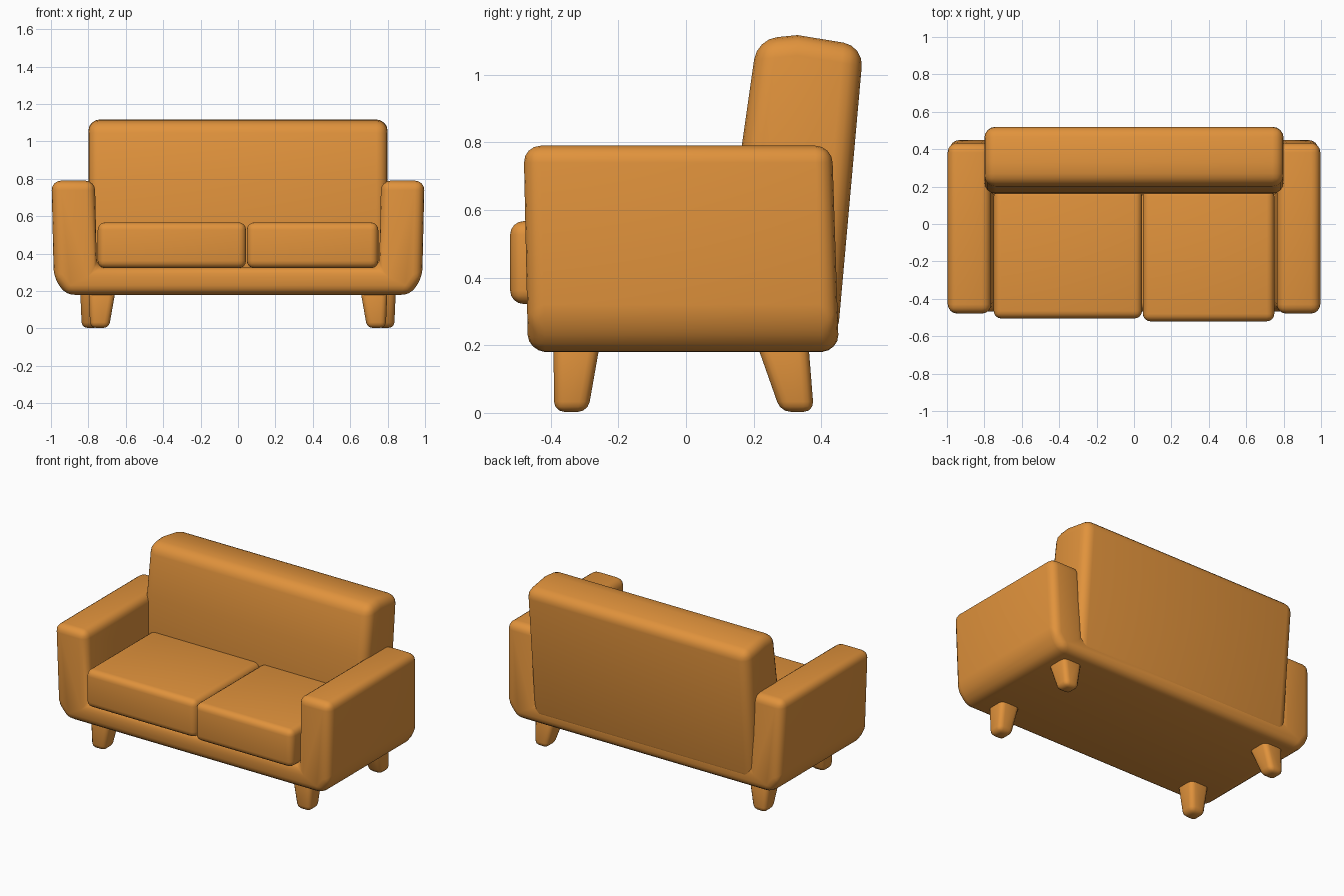
import bpy, bmesh, math
from mathutils import Vector

if "Cube" in bpy.data.objects:
    bpy.data.objects.remove(bpy.data.objects["Cube"])

fabric = bpy.data.materials.new("orange fabric")
fabric.diffuse_color = (0.75, 0.29, 0.045, 1)
fabric.use_nodes = True
fabric.node_tree.nodes["Principled BSDF"].inputs["Base Color"].default_value = fabric.diffuse_color


def loft(name, ring_a, ring_b, bevel, segments=4):
    """Closed solid between two matching rings, with rounded edges."""
    bm = bmesh.new()
    a = [bm.verts.new(p) for p in ring_a]
    b = [bm.verts.new(p) for p in ring_b]
    bm.faces.new(a)
    bm.faces.new(b[::-1])
    n = len(a)
    for i in range(n):
        j = (i + 1) % n
        bm.faces.new((a[i], b[i], b[j], a[j]))
    bmesh.ops.recalc_face_normals(bm, faces=bm.faces)
    mesh = bpy.data.meshes.new(name)
    bm.to_mesh(mesh)
    bm.free()
    mesh.materials.append(fabric)
    ob = bpy.data.objects.new(name, mesh)
    bpy.context.collection.objects.link(ob)
    mod = ob.modifiers.new("round", 'BEVEL')
    mod.width = bevel
    mod.segments = segments
    mod.limit_method = 'ANGLE'
    mod.angle_limit = math.radians(25)
    bpy.ops.object.select_all(action='DESELECT')
    ob.select_set(True)
    bpy.context.view_layer.objects.active = ob
    bpy.ops.object.modifier_apply(modifier=mod.name)
    bpy.ops.object.shade_smooth_by_angle(angle=math.radians(40))
    return ob


def rect(x0, x1, y0, y1, z):
    return [(x0, y0, z), (x1, y0, z), (x1, y1, z), (x0, y1, z)]


# Frame: U-shaped outline holding the base and both arms
half = [(0.755, 0.325), (0.765, 0.79), (0.997, 0.79), (0.985, 0.27), (0.92, 0.18)]
outline = half + [(-x, z) for x, z in reversed(half)]
loft("frame_with_arms",
     [(x, -0.467 - 0.013 * (z - 0.18) / 0.61, z) for x, z in outline],
     [(x, 0.452 - 0.02 * (z - 0.18) / 0.61, z) for x, z in outline], 0.05)

# Backrest: leaning side profile stretched across the width
side = [(0.155, 0.28), (0.165, 0.79), (0.21, 1.105), (0.33, 1.117),
        (0.525, 1.085), (0.447, 0.21)]
loft("backrest", [(-0.8, y, z) for y, z in side],
     [(0.8, y, z) for y, z in side], 0.06)

# Seat cushions, slightly different in size
for name, x0, x1, front in (("left_cushion", -0.75, 0.043, -0.505),
                            ("right_cushion", 0.047, 0.75, -0.52)):
    loft(name, rect(x0, x1, front, 0.19, 0.322),
         rect(x0, x1, front, 0.19, 0.567), 0.04)

# Legs: tapered and splayed, mirrored left to right
for s, label in ((-1, "left"), (1, "right")):
    loft("front_leg_" + label, rect(s * 0.69, s * 0.79, -0.39, -0.29, 0.003),
         rect(s * 0.65, s * 0.80, -0.392, -0.25, 0.23), 0.03, 3)
    loft("rear_leg_" + label, rect(s * 0.74, s * 0.835, 0.28, 0.378, 0.003),
         rect(s * 0.69, s * 0.845, 0.20, 0.36, 0.23), 0.03, 3)
